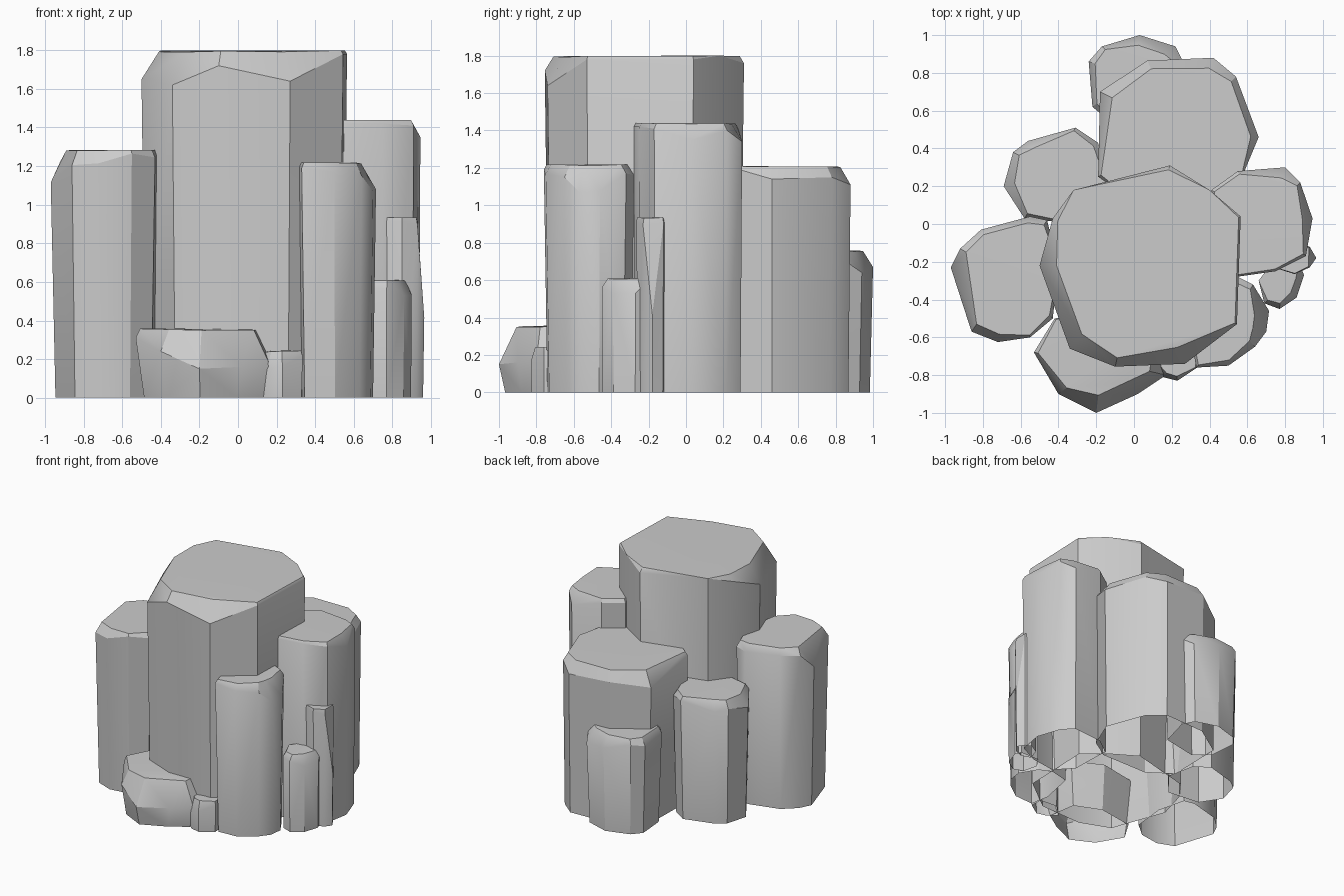
import bpy, bmesh, math
from mathutils import Vector


def column(name, height, pts, base=0.95, slope=0.6):
    """Faceted rock column: pts are (x, y, chamfer drop); open underneath."""
    c = Vector((sum(p[0] for p in pts), sum(p[1] for p in pts))) / len(pts)
    bm = bmesh.new()
    for x, y, drop in pts:
        d = Vector((x, y)) - c
        foot = c + d * base
        bm.verts.new((foot.x, foot.y, 0))
        if drop:
            bm.verts.new((x, y, height - drop))
        rim = c + d * (1 - min(slope * drop, 0.1, d.length * 0.4) / d.length)
        bm.verts.new((rim.x, rim.y, height - 0.05 * drop))
    res = bmesh.ops.convex_hull(bm, input=bm.verts)
    loose = [v for v in bm.verts if not v.link_faces]
    bmesh.ops.delete(bm, geom=loose, context='VERTS')
    under = [f for f in bm.faces if all(v.co.z < 0.005 for v in f.verts)]
    bmesh.ops.delete(bm, geom=under, context='FACES_ONLY')
    bmesh.ops.recalc_face_normals(bm, faces=bm.faces)
    # an open shell: make sure the normals face outward
    mid = Vector((c.x, c.y, height / 2))
    if sum((f.calc_center_median() - mid).dot(f.normal) for f in bm.faces) < 0:
        bmesh.ops.reverse_faces(bm, faces=bm.faces)
    mesh = bpy.data.meshes.new(name)
    bm.to_mesh(mesh)
    bm.free()
    ob = bpy.data.objects.new(name, mesh)
    bpy.context.collection.objects.link(ob)
    bpy.ops.object.select_all(action='DESELECT')
    ob.select_set(True)
    bpy.context.view_layer.objects.active = ob
    bpy.ops.object.shade_smooth_by_angle(angle=math.radians(30))
    return ob


# tall central column
column("main_column", 1.80, [
    (-0.50, -0.22, .15), (-0.43, 0.03, .05), (-0.32, 0.18, 0), (0.19, 0.31, .04),
    (0.40, 0.18, 0), (0.565, 0.04, .02), (0.545, -0.53, .02), (0.27, -0.74, .16),
    (-0.10, -0.755, .08), (-0.34, -0.66, .18)], 0.96)

# large columns around it
column("back_column", 1.21, [
    (-0.19, 0.25, .03), (-0.18, 0.70, .12), (0.07, 0.865, .08), (0.42, 0.88, .10),
    (0.54, 0.78, .06), (0.66, 0.46, .07), (0.56, 0.22, 0), (0.40, 0.12, 0),
    (0.0, 0.12, 0)], 0.97)
column("right_column", 1.44, [
    (0.41, 0.18, .03), (0.55, 0.28, .03), (0.80, 0.30, .10), (0.88, 0.22, .04),
    (0.945, 0.03, .09), (0.91, -0.17, .03), (0.75, -0.25, .02), (0.54, -0.28, .02),
    (0.42, -0.15, 0)], 0.97)
column("left_column", 1.285, [
    (-0.97, -0.23, .17), (-0.92, -0.13, .06), (-0.81, -0.03, .05), (-0.55, 0.04, .06),
    (-0.46, 0.02, .05), (-0.40, -0.22, 0), (-0.43, -0.50, .04), (-0.55, -0.60, .02),
    (-0.72, -0.625, .07), (-0.86, -0.57, .08)], 0.92)
column("back_left_column", 0.98, [
    (-0.69, 0.20, .10), (-0.64, 0.38, .06), (-0.56, 0.44, .08), (-0.31, 0.51, .03),
    (-0.19, 0.43, .05), (-0.14, 0.20, 0), (-0.30, 0.0, 0), (-0.58, 0.03, .05)], 0.93)
column("front_right_column", 1.22, [
    (0.30, -0.60, .02), (0.33, -0.76, .03), (0.50, -0.75, .05), (0.64, -0.65, .07),
    (0.70, -0.57, .15), (0.715, -0.46, .14), (0.63, -0.32, .05), (0.53, -0.27, .06),
    (0.36, -0.31, 0)], 0.92)

# smaller columns
column("small_back_column", 0.76, [
    (-0.24, 0.86, .06), (-0.17, 0.94, .04), (0.03, 1.0, .09), (0.22, 0.94, .12),
    (0.27, 0.84, .05), (0.20, 0.58, 0), (-0.10, 0.52, 0), (-0.22, 0.62, .05)], 0.92)
column("small_right_column", 0.61, [
    (0.66, -0.30, 0), (0.69, -0.42, .04), (0.77, -0.45, .05), (0.86, -0.39, .08),
    (0.90, -0.27, .08), (0.88, -0.22, .03), (0.72, -0.22, 0)], 0.97)
column("thin_right_column", 0.935, [
    (0.77, -0.24, .02), (0.85, -0.265, .02), (0.93, -0.23, .04), (0.965, -0.18, .52),
    (0.93, -0.12, .03), (0.88, -0.10, .04), (0.80, -0.14, .02)], 0.93, 0.2)

# low boulders at the front
column("front_boulder", 0.36, [
    (-0.53, -0.68, .05), (-0.42, -0.50, .02), (-0.10, -0.45, 0), (0.13, -0.55, .03),
    (0.17, -0.80, .20), (0.02, -0.90, .20), (-0.20, -1.0, .21), (-0.40, -0.90, .12)],
    0.88, 0.45)
column("front_pebble", 0.245, [
    (0.08, -0.75, .20), (0.18, -0.65, 0), (0.33, -0.66, 0), (0.335, -0.76, .03),
    (0.23, -0.83, .08), (0.15, -0.81, .10)], 0.95, 0.3)
